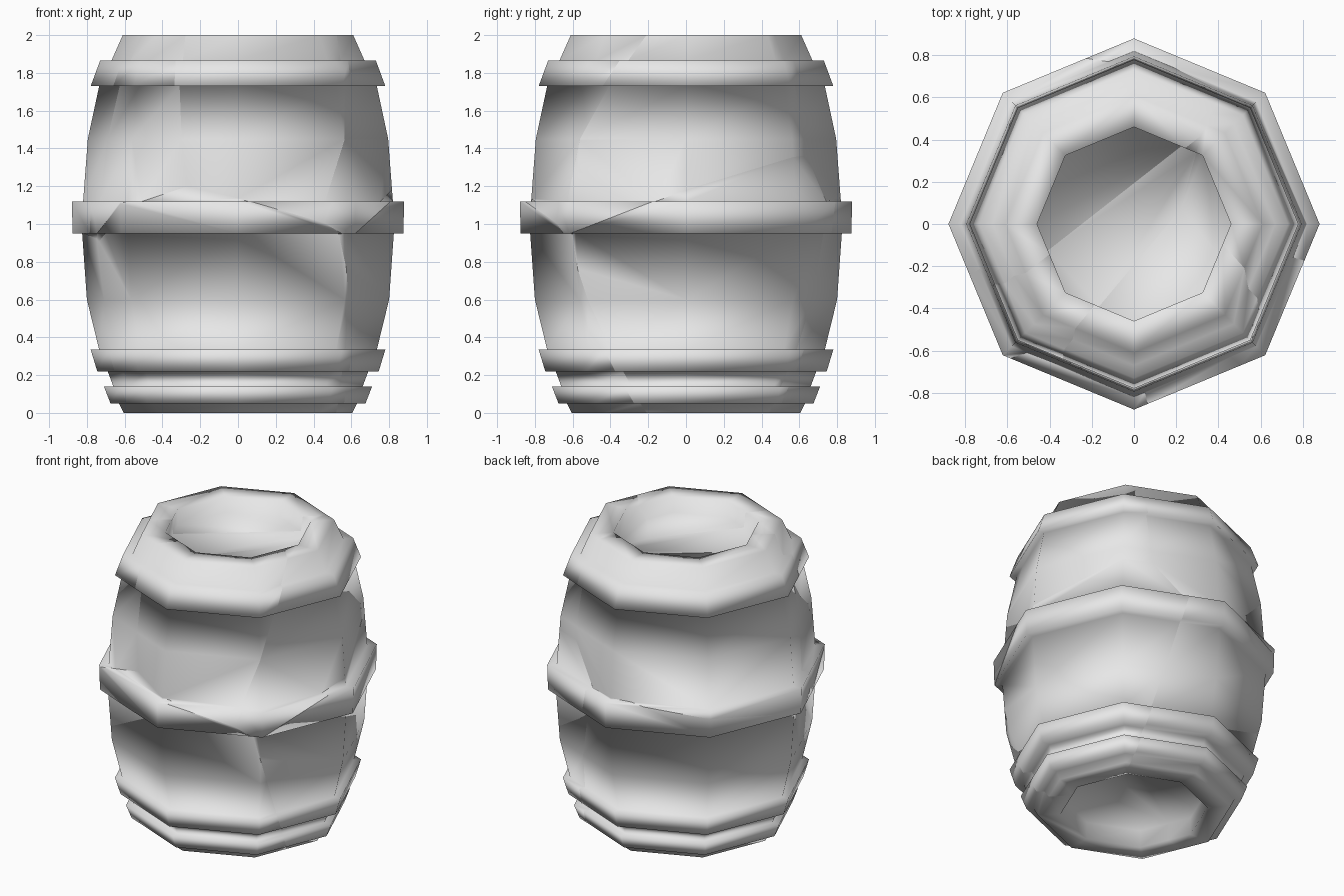
import bpy
import bmesh
from math import cos, sin, pi
from mathutils import Vector

if "Cube" in bpy.data.objects:
    bpy.data.objects.remove(bpy.data.objects["Cube"], do_unlink=True)

SIDES = 8

# Barrel outline (radius, height), from the bottom recess up to the top recess
PROFILE = [
    (0.46, 0.12), (0.46, 0), (0.605, 0),
    (0.63, 0.05), (0.675, 0.05), (0.71, 0.14), (0.66, 0.14),   # foot hoop
    (0.69, 0.22), (0.745, 0.22), (0.78, 0.335), (0.735, 0.335),  # lower hoop
    (0.8, 0.6), (0.825, 0.95), (0.875, 0.95),
    (0.88, 1.12), (0.82, 1.12),                                # middle hoop
    (0.795, 1.45), (0.735, 1.73), (0.78, 1.73),
    (0.73, 1.865), (0.67, 1.865),                              # upper hoop
    (0.61, 2), (0.46, 2), (0.46, 1.89),
]

# Centre of each broken piece; neighbours meet halfway between centres
PIECES = {
    "upper_back_piece": (-0.33, 0.2, 1.55),
    "upper_side_piece": (-0.15, -0.03, 1.5),
    "upper_front_piece": (0.28, -0.39, 1.6),
    "upper_left_piece": (0.48, -0.21, 1.5),
    "lower_front_piece": (0, -0.45, 0.55),
    "lower_left_piece": (0.55, 0.05, 0.75),
    "lower_back_piece": (-0.3, 0.4, 0.5),
}

# Single grey material
grey = bpy.data.materials.new("plain_grey")
grey.use_nodes = True
grey.diffuse_color = (0.8, 0.8, 0.8, 1)
grey.node_tree.nodes["Principled BSDF"].inputs["Base Color"].default_value = (0.8, 0.8, 0.8, 1)


def make_barrel():
    """Turn the outline into a closed eight-sided solid."""
    bm = bmesh.new()
    rings = [[bm.verts.new((r * cos(2 * pi * i / SIDES), r * sin(2 * pi * i / SIDES), z))
              for i in range(SIDES)] for r, z in PROFILE]
    for low, high in zip(rings, rings[1:]):
        for i in range(SIDES):
            j = (i + 1) % SIDES
            bm.faces.new((low[i], low[j], high[j], high[i]))
    bm.faces.new(rings[0][::-1])
    bm.faces.new(rings[-1])
    bm.normal_update()
    return bm


def cut_away(bm, point, normal):
    """Remove everything beyond the plane and close the broken face."""
    geom = bm.verts[:] + bm.edges[:] + bm.faces[:]
    cut = bmesh.ops.bisect_plane(bm, geom=geom, dist=1e-6, plane_co=point,
                                 plane_no=normal, clear_outer=True)
    rim = [e for e in cut["geom_cut"] if isinstance(e, bmesh.types.BMEdge) and e.is_boundary]
    if not rim:
        return
    filled = bmesh.ops.triangle_fill(bm, edges=rim, use_beauty=True, normal=normal)
    for face in filled["geom"]:
        if isinstance(face, bmesh.types.BMFace):
            face.normal_update()
            if face.normal.dot(normal) < 0:
                face.normal_flip()
    for edge in rim:
        edge.smooth = False


def make_piece(name, centre):
    bm = make_barrel()
    for face in bm.faces:
        face.smooth = True
    for other, position in PIECES.items():
        if other != name:
            a, b = Vector(centre), Vector(position)
            cut_away(bm, (a + b) / 2, (b - a).normalized())
    mesh = bpy.data.meshes.new(name)
    bm.to_mesh(mesh)
    bm.free()
    mesh.materials.append(grey)
    bpy.context.collection.objects.link(bpy.data.objects.new(name, mesh))


for piece, centre in PIECES.items():
    make_piece(piece, centre)
